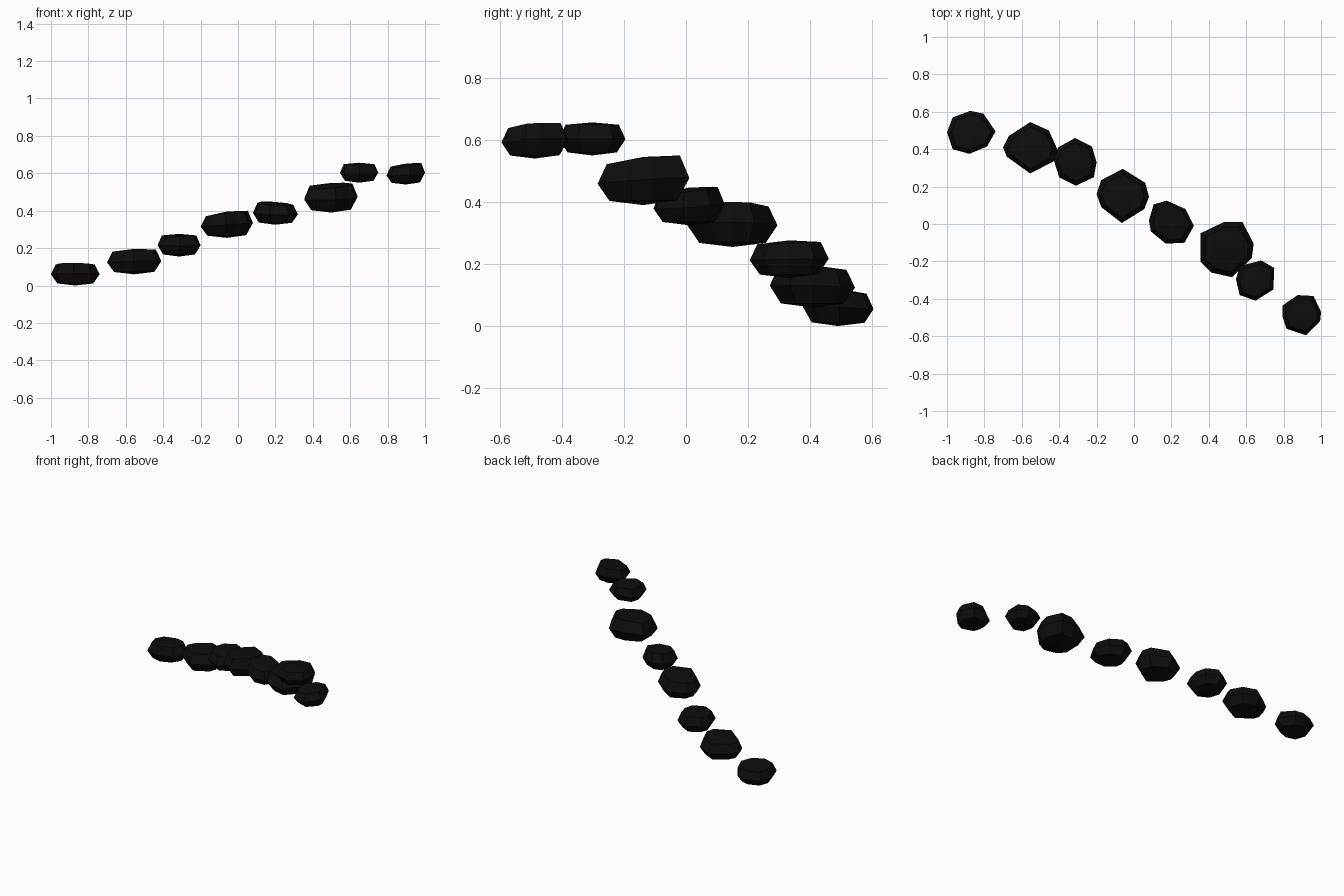
import bpy, bmesh
from mathutils import Vector

if "Cube" in bpy.data.objects:
    bpy.data.objects.remove(bpy.data.objects["Cube"])

black = bpy.data.materials.new("near_black_stone")
black.diffuse_color = (0.004, 0.004, 0.004, 1)
black.use_nodes = True
black.node_tree.nodes["Principled BSDF"].inputs["Base Color"].default_value = black.diffuse_color

# Rounded stone section: (scale of the outline, fraction of height)
RINGS = [(0.74, 0.09), (1.0, 0.48), (0.80, 0.90)]
count = 0


def stone(z0, z1, slope_x, slope_y, outline):
    """Faceted stepping stone: widest outline seen from above, height range, top tilt."""
    global count
    count += 1
    pts = [Vector(p) for p in outline]
    c = (Vector((min(p.x for p in pts) + max(p.x for p in pts),
                 min(p.y for p in pts) + max(p.y for p in pts)))) / 2
    h = z1 - z0
    bm = bmesh.new()

    rings = []
    for scale, f in RINGS:
        ring = []
        for p in pts:
            d = (p - c) * scale
            tilt = (slope_x * d.x + slope_y * d.y) * f
            ring.append(bm.verts.new((c.x + d.x, c.y + d.y, z0 + h * f + tilt)))
        rings.append(ring)
    # keep the tilted crown inside the height range
    for v in rings[-1]:
        v.co.z = min(v.co.z, z1)
    bottom = bm.verts.new((c.x, c.y, z0))
    top = bm.verts.new((c.x, c.y, z0 + h * 0.97))

    n = len(pts)
    for i in range(n):
        j = (i + 1) % n
        for a, b in zip(rings, rings[1:]):
            bm.faces.new((a[i], a[j], b[j], b[i]))
        bm.faces.new((rings[0][j], rings[0][i], bottom))
        bm.faces.new((rings[-1][i], rings[-1][j], top))
    bmesh.ops.recalc_face_normals(bm, faces=bm.faces)

    name = f"stepping_stone_{count}"
    me = bpy.data.meshes.new(name)
    bm.to_mesh(me)
    bm.free()
    me.materials.append(black)
    bpy.context.collection.objects.link(bpy.data.objects.new(name, me))


# Path of stones, from the lowest to the highest
stone(0.0, 0.125, 0.0, -0.1,
      [(-1.0, .49), (-.97, .57), (-.875, .605), (-.805, .59), (-.74, .495), (-.785, .415), (-.88, .375), (-.97, .40)])
stone(0.06, 0.20, 0.05, -0.05,
      [(-.70, .41), (-.67, .47), (-.555, .545), (-.455, .50), (-.41, .40), (-.43, .335), (-.555, .27), (-.68, .36)])
stone(0.155, 0.28, 0.0, 0.04,
      [(-.43, .345), (-.405, .41), (-.315, .46), (-.225, .415), (-.20, .33), (-.215, .25), (-.31, .205), (-.40, .25)])
stone(0.255, 0.40, 0.15, 0.0,
      [(-.20, .16), (-.175, .235), (-.06, .295), (.06, .22), (.08, .145), (.055, .08), (-.065, .005), (-.175, .09)])
stone(0.325, 0.45, -0.05, 0.12,
      [(.08, .02), (.105, .105), (.175, .125), (.275, .08), (.32, -.01), (.27, -.10), (.17, -.105), (.09, -.04)])
stone(0.39, 0.55, 0.08, 0.13,
      [(.355, -.05), (.48, .01), (.58, .01), (.64, -.105), (.63, -.18), (.525, -.285), (.415, -.26), (.355, -.20)])
stone(0.55, 0.66, 0.0, 0.0,
      [(.545, -.295), (.565, -.225), (.68, -.195), (.75, -.235), (.745, -.35), (.65, -.41), (.565, -.38)])
stone(0.54, 0.655, 0.16, 0.1,
      [(.795, -.50), (.795, -.435), (.875, -.38), (.96, -.385), (1.0, -.47), (.995, -.52), (.92, -.595), (.815, -.56)])
